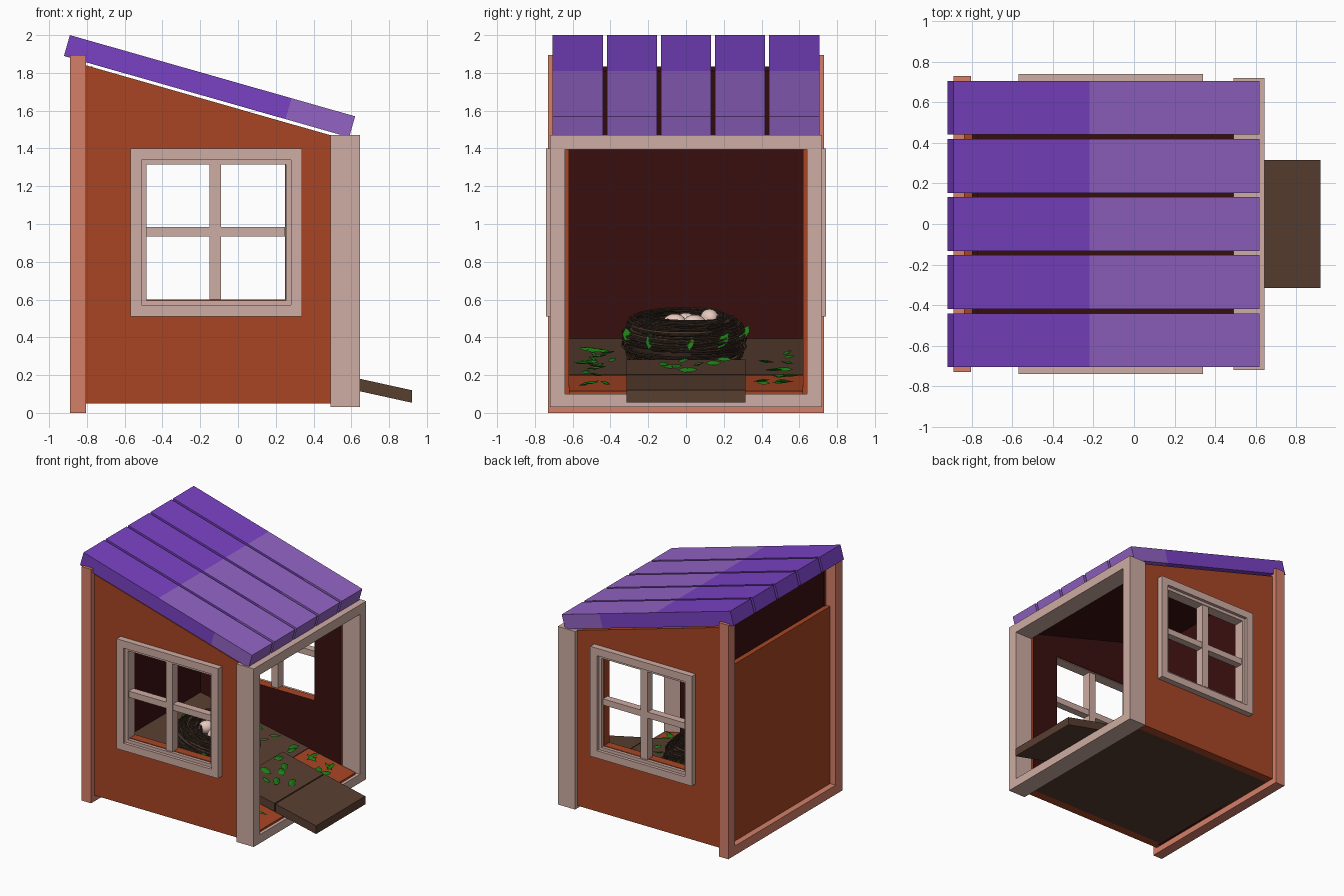
import bpy, bmesh, math, random
from mathutils import Vector, Matrix

if "Cube" in bpy.data.objects:
    bpy.data.objects.remove(bpy.data.objects["Cube"])

random.seed(4)


def mat(name, r, g, b):
    m = bpy.data.materials.new(name)
    lin = [((c / 255 + 0.055) / 1.055) ** 2.4 for c in (r, g, b)]
    m.diffuse_color = (*lin, 1)
    m.use_nodes = True
    m.node_tree.nodes["Principled BSDF"].inputs["Base Color"].default_value = m.diffuse_color
    return m


ORANGE = mat("burnt orange", 168, 69, 36)
SALMON = mat("salmon", 212, 126, 104)
BEIGE = mat("pale beige", 206, 173, 163)
DARK = mat("dark maroon", 58, 15, 15)
BROWN = mat("plank brown", 88, 62, 48)
VIOLET = mat("violet", 122, 66, 196)
LILAC = mat("lilac", 146, 99, 196)
GREEN = mat("leaf green", 30, 125, 22)
TWIG = mat("twig brown", 66, 49, 39)
EGG = mat("egg pink", 232, 202, 190)


def rect(x0, x1, z0, z1):
    return [(x0, z0), (x1, z0), (x1, z1), (x0, z1)]


def finish(name, bm, mats, rule=None):
    bmesh.ops.recalc_face_normals(bm, faces=bm.faces[:])
    if rule:
        for f in bm.faces:
            f.material_index = rule(f.normal, f.calc_center_median())
    me = bpy.data.meshes.new(name)
    bm.to_mesh(me)
    bm.free()
    for m in mats:
        me.materials.append(m)
    ob = bpy.data.objects.new(name, me)
    bpy.context.collection.objects.link(ob)
    return ob


def build(name, parts, mats, rule=None):
    """Each part is an xz outline extruded from y0 to y1."""
    bm = bmesh.new()
    for pts, y0, y1 in parts:
        a = [bm.verts.new((x, y0, z)) for x, z in pts]
        b = [bm.verts.new((x, y1, z)) for x, z in pts]
        bm.faces.new(a)
        bm.faces.new(b[::-1])
        for i in range(len(a)):
            j = (i + 1) % len(a)
            bm.faces.new((a[i], b[i], b[j], a[j]))
    return finish(name, bm, mats, rule)


# Side walls with a window hole, window frames and corner posts, on both sides
def wall_top(x):
    return 1.84 - 0.286 * (x + 0.805)


WX0, WX1, WZ0, WZ1 = -0.49, 0.25, 0.60, 1.32
for s, side in ((-1, "front"), (1, "rear")):
    a, b = s * 0.62, s * 0.69
    build(side + "_wall", [
        ([(-0.805, 0.05), (WX0, 0.05), (WX0, wall_top(WX0)), (-0.805, 1.84)], a, b),
        ([(WX1, 0.05), (0.49, 0.05), (0.49, 1.47), (WX1, wall_top(WX1))], a, b),
        (rect(WX0, WX1, 0.05, WZ0), a, b),
        ([(WX0, WZ1), (WX1, WZ1), (WX1, wall_top(WX1)), (WX0, wall_top(WX0))], a, b),
    ], [ORANGE, DARK], lambda n, c, s=s: 1 if n.y * s < -0.5 else 0)

    def ring(x0, x1, z0, z1, w, y0, y1):
        return [(rect(x0, x0 + w, z0, z1), s * y0, s * y1),
                (rect(x1 - w, x1, z0, z1), s * y0, s * y1),
                (rect(x0 + w, x1 - w, z0, z0 + w), s * y0, s * y1),
                (rect(x0 + w, x1 - w, z1 - w, z1), s * y0, s * y1)]
    build(side + "_window_frame",
          ring(-0.57, 0.34, 0.51, 1.40, 0.06, 0.66, 0.74)
          + ring(-0.515, 0.285, 0.565, 1.345, 0.03, 0.63, 0.715)
          + [(rect(-0.15, -0.09, WZ0, WZ1), s * 0.64, s * 0.71),
             (rect(WX0, WX1, 0.935, 0.985), s * 0.645, s * 0.705)], [BEIGE])
    build(side + "_tall_post", [(rect(-0.89, -0.805, 0, 1.895), s * 0.645, s * 0.73)], [SALMON])
    build(side + "_doorway_post", [(rect(0.49, 0.645, 0.03, 1.472), s * 0.64, s * 0.72)], [BEIGE])

# Doorway beams and rail below the closed end
build("doorway_beams", [(rect(0.49, 0.645, 0.03, 0.10), -0.64, 0.64),
                        (rect(0.49, 0.645, 1.395, 1.472), -0.64, 0.64)], [BEIGE])
build("bottom_rail", [(rect(-0.89, -0.805, 0, 0.075), -0.645, 0.645)], [SALMON])

# Closed end: orange panel outside, taller dark lining inside
build("end_panel", [(rect(-0.84, -0.80, 0.05, 1.51), -0.645, 0.645)], [ORANGE])
build("end_lining", [(rect(-0.80, -0.77, 0.05, 1.835), -0.645, 0.645)], [DARK])
build("ceiling", [([(-0.77, 1.81), (0.49, 1.45), (0.49, 1.43), (-0.77, 1.79)], -0.62, 0.62)], [DARK])

# Base and sloping floor
build("base", [(rect(-0.80, 0.49, 0.05, 0.08), -0.62, 0.62)], [BROWN])


def floor_z(x):
    return 0.115 + 0.2 * (0.62 - x)


build("floor_front", [([(0.2, 0.08), (0.62, 0.08), (0.62, floor_z(0.62)), (0.2, floor_z(0.2))],
                       -0.62, 0.62)], [ORANGE])
build("floor_back", [([(-0.77, 0.08), (0.2, 0.08), (0.2, floor_z(0.2) + 0.005),
                       (-0.77, floor_z(-0.77))], -0.62, 0.62)], [BROWN])


# Two-plank ramp
def ramp_z(x):
    return 0.12 + 0.22 * (0.92 - x)


for name, x0, x1 in (("ramp_outer", 0.555, 0.92), ("ramp_inner", 0.18, 0.547)):
    build(name, [([(x0, ramp_z(x0) - 0.066), (x1, ramp_z(x1) - 0.066),
                   (x1, ramp_z(x1)), (x0, ramp_z(x0))], -0.315, 0.315)], [BROWN])

# Roof planks, lilac toward the low end
along = Vector((1.51, -0.43)).normalized()
down = Vector((-0.274, -0.962)) * 0.115
start = Vector((-0.89, 2.0))
cuts = [start + along * d for d in (0, 0.697, 1.22, 1.57)]


def roof_colour(n, c):
    if n.z > 0.5:
        return 1 if c.x > -0.22 else 0
    return 1 if c.x > 0.25 else 0


for i in range(5):
    y = (i - 2) * 0.2865
    parts = [([p, q, q + down, p + down], y - 0.1325, y + 0.1325)
             for p, q in zip(cuts, cuts[1:])]
    build("roof_plank_%d" % (i + 1), parts, [VIOLET, LILAC], roof_colour)

# Nest: a core ring with a bowl, wrapped in loose twigs, tilted with the floor
NEST = Matrix.Translation((-0.2, -0.01, 0.39)) @ Matrix.Rotation(math.radians(11), 4, 'Y')
bpy.ops.mesh.primitive_torus_add(major_radius=0.215, minor_radius=0.09,
                                 major_segments=32, minor_segments=10)
core = bpy.context.object
core.name = "nest_core"
core.data.materials.append(TWIG)
core.matrix_world = NEST @ Matrix.Diagonal((1, 1, 1.15, 1))

bm = bmesh.new()
bmesh.ops.create_uvsphere(bm, u_segments=20, v_segments=8, radius=1,
                          matrix=NEST @ Matrix.Translation((0, 0, -0.05))
                          @ Matrix.Diagonal((0.24, 0.24, 0.06, 1)))
finish("nest_bowl", bm, [TWIG])

cu = bpy.data.curves.new("nest_twigs", 'CURVE')
cu.dimensions = '3D'
cu.bevel_depth = 0.005
cu.bevel_resolution = 0
cu.materials.append(TWIG)
for k in range(150):
    t = math.radians(random.uniform(-60, 165))
    r = 0.215 + 0.105 * math.cos(t)
    z = 0.12 * math.sin(t)
    a0, sweep = random.uniform(0, 6.28), random.uniform(2, 5)
    tilt, ph = random.uniform(0, 0.028), random.uniform(0, 6.28)
    sp = cu.splines.new('POLY')
    sp.points.add(19)
    for i, p in enumerate(sp.points):
        a = a0 + sweep * i / 19
        rr = r + 0.012 * math.sin(2 * a + ph)
        p.co = (*(NEST @ Vector((rr * math.cos(a), rr * math.sin(a),
                                 z + tilt * math.sin(a + ph)))), 1)
twigs = bpy.data.objects.new("nest_twigs", cu)
bpy.context.collection.objects.link(twigs)

# Eggs
for i, (x, y, z, turn) in enumerate([(-0.25, 0.125, 0.50, 0.3), (-0.16, -0.06, 0.475, 1.2),
                                     (-0.14, 0.045, 0.47, 2.0), (-0.28, 0.0, 0.48, 0.8)]):
    bm = bmesh.new()
    bmesh.ops.create_uvsphere(bm, u_segments=16, v_segments=10, radius=1,
                              matrix=Matrix.Translation((x, y, z)) @ Matrix.Rotation(turn, 4, 'Z')
                              @ Matrix.Diagonal((0.065, 0.05, 0.05, 1)))
    for f in bm.faces:
        f.smooth = True
    finish("egg_%d" % (i + 1), bm, [EGG])

# Leaves: thin pointed blades scattered on floor, ramp and nest
bm = bmesh.new()


def leaf(p, tilt):
    m = (Matrix.Translation(p) @ Matrix.Rotation(tilt, 4, 'Y')
         @ Matrix.Rotation(random.uniform(0, 6.28), 4, 'Z')
         @ Matrix.Rotation(random.uniform(-0.4, 0.4), 4, 'X'))
    l, w = random.uniform(0.045, 0.06), random.uniform(0.018, 0.026)
    rim = [bm.verts.new(m @ Vector(c)) for c in
           ((-l, 0, 0), (-l * .4, -w, 0), (l * .3, -w, 0), (l, 0, 0), (l * .3, w, 0), (-l * .4, w, 0))]
    for h in (0.008, -0.008):
        c = bm.verts.new(m @ Vector((0, 0, h)))
        for i in range(6):
            bm.faces.new((rim[i], rim[(i + 1) % 6], c))


for i in range(34):
    x, y = random.uniform(-0.4, 0.55), random.choice((-1, 1)) * random.uniform(0.36, 0.56)
    leaf((x, y, floor_z(x) + 0.02), 0.2)
for i in range(8):
    x = random.uniform(0.2, 0.65)
    leaf((x, random.uniform(-0.26, 0.26), ramp_z(x) + 0.012), 0.22)
for a in (-1.2, -0.6, 0.1, 0.7, 1.4, 3.0):
    leaf(NEST @ Vector((0.32 * math.cos(a), 0.32 * math.sin(a), 0.04)), 1.1)
leaf(Vector((-0.06, 0.03, 0.47)), 0.5)
leaf(Vector((-0.08, -0.13, 0.48)), 0.5)
finish("leaves", bm, [GREEN])
